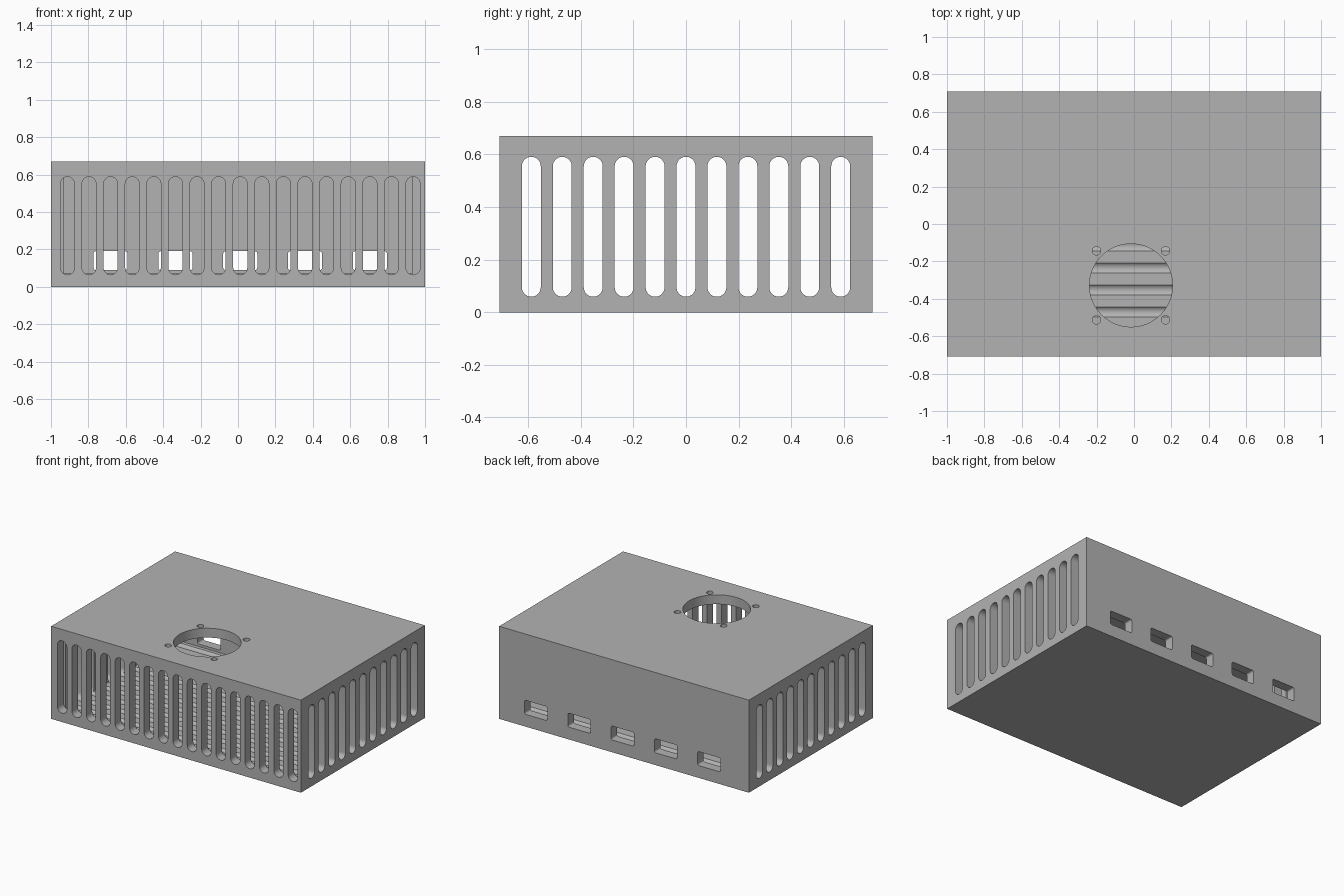
import bpy, bmesh, math
from mathutils import Matrix, Vector

if "Cube" in bpy.data.objects:
    bpy.data.objects.remove(bpy.data.objects["Cube"])

HALF_X, HALF_Y, HEIGHT, WALL = 1.0, 0.709, 0.67, 0.068

grey = bpy.data.materials.new("light_grey")
grey.diffuse_color = (0.45, 0.45, 0.45, 1)
grey.use_nodes = True
grey.node_tree.nodes["Principled BSDF"].inputs["Base Color"].default_value = grey.diffuse_color


def stadium(half_w, low, high, seg=14):
    """Upright slot outline with round ends, as (across, z) points."""
    pts = []
    for centre, start in ((high - half_w, 0), (low + half_w, math.pi)):
        for i in range(seg + 1):
            a = start + math.pi * i / seg
            pts.append((half_w * math.cos(a), centre + half_w * math.sin(a)))
    return pts


def rounded_rect(half_w, low, high, r, seg=4):
    """Port outline with small corner radii, as (across, z) points."""
    pts = []
    corners = ((half_w - r, high - r), (r - half_w, high - r),
               (r - half_w, low + r), (half_w - r, low + r))
    for k, (cx, cz) in enumerate(corners):
        for i in range(seg + 1):
            a = math.pi / 2 * (k + i / seg)
            pts.append((cx + r * math.cos(a), cz + r * math.sin(a)))
    return pts


def circle(cx, cy, r, seg):
    return [(cx + r * math.cos(2 * math.pi * i / seg),
             cy + r * math.sin(2 * math.pi * i / seg)) for i in range(seg)]


def prism(bm, points, sweep):
    """Extrude a closed outline of 3D points along the sweep vector."""
    face = bm.faces.new([bm.verts.new(p) for p in points])
    top = bmesh.ops.extrude_face_region(bm, geom=[face])["geom"]
    bmesh.ops.translate(bm, vec=Vector(sweep),
                        verts=[v for v in top if isinstance(v, bmesh.types.BMVert)])


def block(bm, size, centre):
    bmesh.ops.create_cube(bm, size=1, matrix=Matrix.Translation(centre)
                          @ Matrix.Diagonal((*size, 1)))


def make(name, bm):
    bmesh.ops.recalc_face_normals(bm, faces=bm.faces[:])
    mesh = bpy.data.meshes.new(name)
    bm.to_mesh(mesh)
    bm.free()
    obj = bpy.data.objects.new(name, mesh)
    bpy.context.collection.objects.link(obj)
    return obj


# Outer case
bm = bmesh.new()
block(bm, (2 * HALF_X, 2 * HALF_Y, HEIGHT), (0, 0, HEIGHT / 2))
case = make("vented_case", bm)
case.data.materials.append(grey)

cutters = []

# Hollow inside
bm = bmesh.new()
block(bm, (2 * (HALF_X - WALL), 2 * (HALF_Y - WALL), HEIGHT - 2 * WALL - 0.003),
      (0, 0, HEIGHT / 2 + 0.0015))
cutters.append(make("cavity_cutter", bm))

# Side vents run the full width and groove the floor
bm = bmesh.new()
for i in range(-5, 6):
    prism(bm, [(-1.1, i * 0.1176 + a, z) for a, z in stadium(0.036, 0.059, 0.591)],
          (2.2, 0, 0))
cutters.append(make("side_vent_cutter", bm))

# Front vents
bm = bmesh.new()
for i in range(-8, 9):
    prism(bm, [(0.012 + i * 0.1155 + a, -0.8, z)
               for a, z in stadium(0.0375, 0.064, 0.588)],
          (0, 0.8 - HALF_Y + WALL + 0.002, 0))
cutters.append(make("front_vent_cutter", bm))

# Rear ports
bm = bmesh.new()
for i in range(-2, 3):
    prism(bm, [(0.012 + i * 0.3465 + a, 0.6, z)
               for a, z in rounded_rect(0.091, 0.089, 0.19, 0.012)], (0, 0.2, 0))
cutters.append(make("rear_port_cutter", bm))

# Fan opening with four screw holes in the roof
bm = bmesh.new()
FAN_X, FAN_Y, OFFSET = -0.016, -0.328, 0.1845
prism(bm, [(x, y, 0.55) for x, y in circle(FAN_X, FAN_Y, 0.222, 64)], (0, 0, 0.2))
for sx in (-1, 1):
    for sy in (-1, 1):
        hole = circle(FAN_X + sx * OFFSET, FAN_Y + sy * OFFSET, 0.0225, 20)
        prism(bm, [(x, y, 0.55) for x, y in hole], (0, 0, 0.2))
cutters.append(make("fan_cutter", bm))

# Cut everything out of the case
bpy.context.view_layer.objects.active = case
case.select_set(True)
for cutter in cutters:
    mod = case.modifiers.new(cutter.name, "BOOLEAN")
    mod.operation, mod.solver, mod.object = "DIFFERENCE", "EXACT", cutter
    bpy.ops.object.modifier_apply(modifier=mod.name)
    bpy.data.objects.remove(cutter)

bpy.ops.object.shade_smooth_by_angle(angle=math.radians(30))
